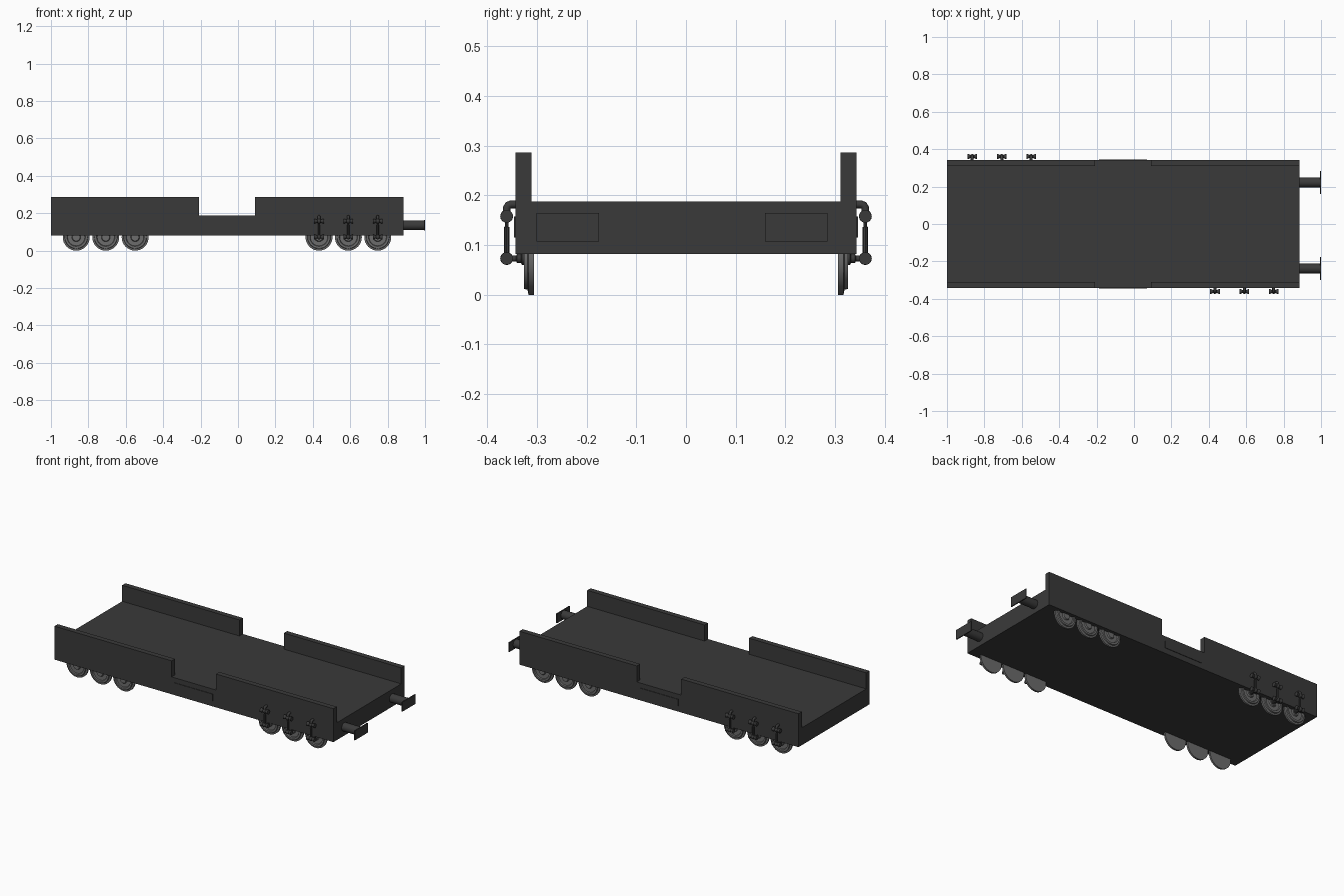
import bpy, bmesh, math
from mathutils import Vector, Matrix

cube = bpy.data.objects.get("Cube")
if cube:
    bpy.data.objects.remove(cube, do_unlink=True)


def material(name, value):
    m = bpy.data.materials.new(name)
    m.use_nodes = True
    colour = (value, value, value, 1)
    m.diffuse_color = colour
    m.node_tree.nodes["Principled BSDF"].inputs["Base Color"].default_value = colour
    return m


FRAME = material("dark frame paint", 0.042)
STEEL = material("wheel grey", 0.15)


def finish(name, bm, mat, smooth=False):
    bmesh.ops.recalc_face_normals(bm, faces=bm.faces)
    mesh = bpy.data.meshes.new(name)
    bm.to_mesh(mesh)
    bm.free()
    mesh.materials.append(mat)
    ob = bpy.data.objects.new(name, mesh)
    bpy.context.collection.objects.link(ob)
    if smooth:
        bpy.ops.object.select_all(action="DESELECT")
        ob.select_set(True)
        bpy.context.view_layer.objects.active = ob
        bpy.ops.object.shade_smooth_by_angle(angle=math.radians(35))
    return ob


def box(name, lo, hi, mat=FRAME):
    bm = bmesh.new()
    lo, hi = Vector(lo), Vector(hi)
    size = Matrix.Diagonal((*(hi - lo), 1))
    bmesh.ops.create_cube(bm, size=1, matrix=Matrix.Translation((lo + hi) / 2) @ size)
    return finish(name, bm, mat)


def lathe(name, origin, axis, profile, mat=FRAME, sides=16):
    """Turn (radius, distance) points around an axis through origin."""
    bm = bmesh.new()
    rings = []
    for r, t in profile:
        angles = [math.tau * i / sides for i in range(sides)]
        rings.append([bm.verts.new((r * math.cos(a), r * math.sin(a), t)) for a in angles])
    for a, b in zip(rings, rings[1:]):
        for i in range(sides):
            j = (i + 1) % sides
            bm.faces.new((a[i], a[j], b[j], b[i]))
    bm.faces.new(rings[0])
    bm.faces.new(rings[-1])
    turn = Vector(axis).to_track_quat("Z", "Y").to_matrix().to_4x4()
    bm.transform(Matrix.Translation(origin) @ turn)
    return finish(name, bm, mat, True)


# Flat deck
X0, X1, HALF = -1.0, 0.885, 0.343
BOTTOM, DECK, TOP = 0.082, 0.188, 0.286
box("deck", (X0, -HALF, BOTTOM), (X1, HALF, DECK))

WHEEL = [(0.012, 0), (0.072, 0), (0.072, 0.011), (0.062, 0.013), (0.06, 0.02),
         (0.049, 0.02), (0.046, 0.013), (0.024, 0.013), (0.02, 0.02), (0.008, 0.02)]
SPOOL = [(0.013, -0.026), (0.013, -0.02), (0.009, -0.012),
         (0.009, 0.012), (0.013, 0.02), (0.013, 0.026)]
BALL = [(0.013 * math.sin(a), 0.013 * math.cos(a))
        for a in (math.pi * (i + 0.1) / 8.2 for i in range(9))]
REAR, FORE = (-0.865, -0.707, -0.55), (0.433, 0.59, 0.747)


def linkage(x, s):
    """Brake linkage from the wheel hub up to the deck side."""
    y = s * 0.361
    lathe("axle_pin", (x, s * 0.32, 0.073), (0, s, 0),
          [(0.013, 0), (0.013, 0.01), (0.009, 0.012), (0.009, 0.02), (0.006, 0.022), (0.006, 0.04)])
    for z in (0.073, 0.158):
        lathe("linkage_joint", (x, y, z), (1, 0, 0), SPOOL, sides=10)
        lathe("linkage_ball", (x, y, z), (0, 0, 1), BALL, sides=12)
    lathe("linkage_rod", (x, y, 0.08), (0, 0, 1),
          [(0.006, 0), (0.006, 0.056), (0.004, 0.057), (0.004, 0.075)], sides=10)
    # Bent pipe into the deck side
    curve = bpy.data.curves.new("linkage_elbow", "CURVE")
    curve.dimensions = "3D"
    curve.bevel_depth = 0.008
    curve.bevel_resolution = 2
    curve.use_fill_caps = True
    path = [(0.361, 0.16), (0.361, 0.174), (0.358, 0.18), (0.352, 0.182), (0.338, 0.182)]
    spline = curve.splines.new("POLY")
    spline.points.add(len(path) - 1)
    for p, (py, pz) in zip(spline.points, path):
        p.co = (x, s * py, pz, 1)
    curve.materials.append(FRAME)
    ob = bpy.data.objects.new("linkage_elbow", curve)
    bpy.context.collection.objects.link(ob)


for s, side in ((-1, "right"), (1, "left")):
    # Side boards with the gap in the middle
    for part, a, b in (("rear", X0, -0.208), ("fore", 0.092, X1)):
        ys = sorted((s * 0.311, s * HALF))
        box(f"{side}_{part}_board", (a, ys[0], DECK - 0.01), (b, ys[1], TOP))
    # Panel plate below the gap
    ys = sorted((s * 0.34, s * 0.346))
    box(f"{side}_panel", (-0.188, ys[0], 0.115), (0.07, ys[1], 0.158))
    # Wheels, and linkages at one end of each side
    for x in REAR + FORE:
        lathe(f"{side}_wheel", (x, s * 0.306, 0.072), (0, s, 0), WHEEL, STEEL, 32)
    for x in (FORE if s < 0 else REAR):
        linkage(x, s)

# Buffers at the +x end
for y in (-0.238, 0.222):
    lathe("buffer_rod", (X1 - 0.01, y, 0.136), (1, 0, 0),
          [(0.026, 0), (0.026, 0.122)], sides=20)
    box("buffer_plate", (0.994, y - 0.0625, 0.107), (1.0, y + 0.0625, 0.165))
